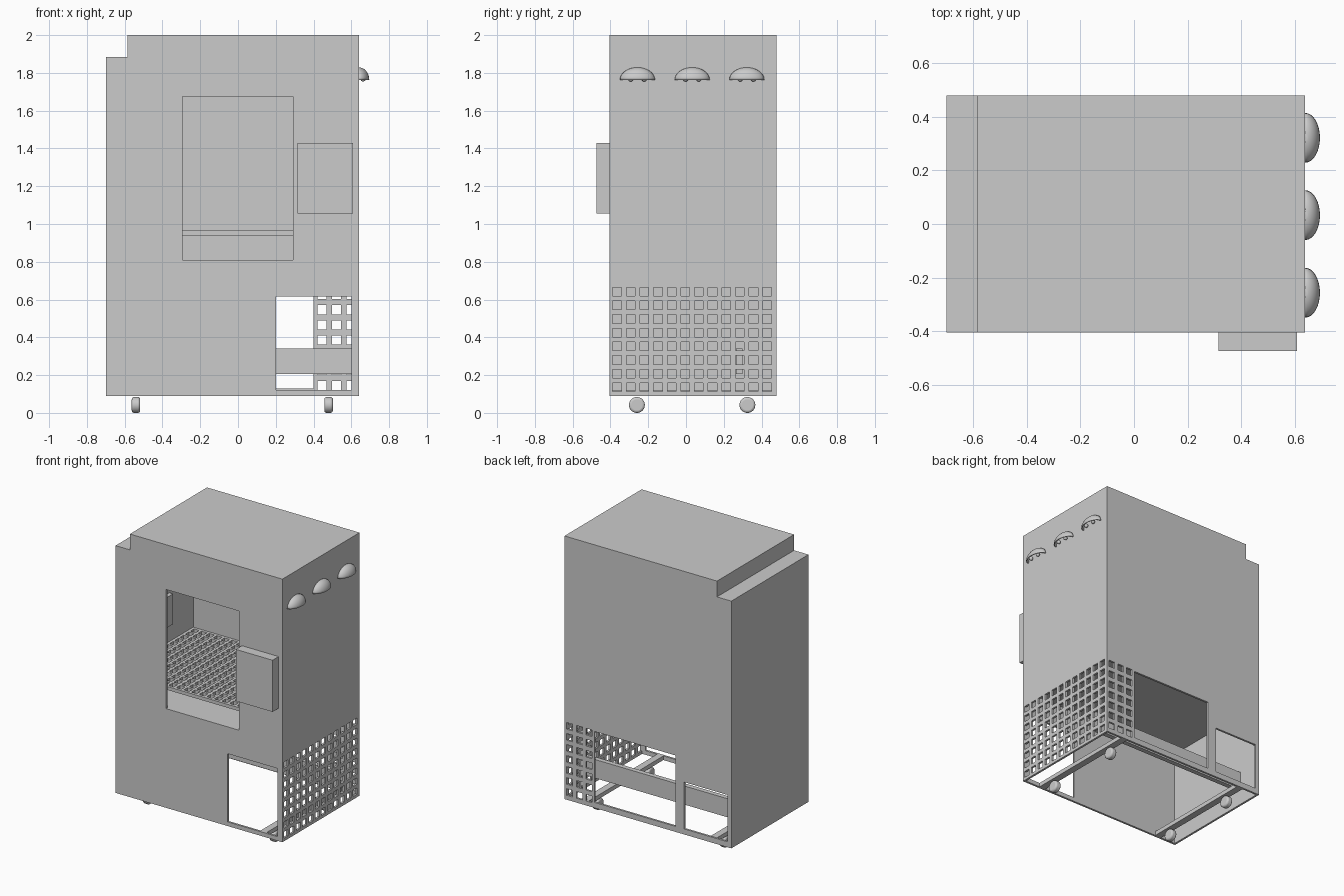
import bpy, bmesh, math
from mathutils import Vector

if "Cube" in bpy.data.objects:
    bpy.data.objects.remove(bpy.data.objects["Cube"], do_unlink=True)

grey = bpy.data.materials.new("plain_grey")
grey.use_nodes = True
grey.diffuse_color = (0.6, 0.6, 0.6, 1)
grey.node_tree.nodes["Principled BSDF"].inputs["Base Color"].default_value = (0.6, 0.6, 0.6, 1)

# Cabinet limits and sheet thickness
X0, X1, Y0, Y1, Z0, Z1 = -0.70, 0.64, -0.405, 0.48, 0.09, 2.0
T = 0.015
STEP_X, STEP_Z = -0.585, 1.885


def finish(name, bm):
    bmesh.ops.recalc_face_normals(bm, faces=bm.faces)
    mesh = bpy.data.meshes.new(name)
    bm.to_mesh(mesh)
    bm.free()
    mesh.materials.append(grey)
    obj = bpy.data.objects.new(name, mesh)
    bpy.context.collection.objects.link(obj)
    return obj


def box(name, x0, x1, y0, y1, z0, z1):
    bm = bmesh.new()
    bmesh.ops.create_cube(bm, size=1)
    for v in bm.verts:
        v.co = ((x0 + x1) / 2 + v.co.x * (x1 - x0),
                (y0 + y1) / 2 + v.co.y * (y1 - y0),
                (z0 + z1) / 2 + v.co.z * (z1 - z0))
    return finish(name, bm)


def hole_grid(u, v, columns, rows, pitch_u, pitch_v, size):
    return [(u + i * pitch_u, u + i * pitch_u + size, v + j * pitch_v, v + j * pitch_v + size)
            for i in range(columns) for j in range(rows)]


def panel(name, outline, holes, normal, level, depth):
    """Flat sheet with rectangular holes, extruded by depth along the normal axis."""
    rects = [outline] + holes
    us = sorted({round(c, 4) for r in rects for c in r[:2]})
    vs = sorted({round(c, 4) for r in rects for c in r[2:]})

    def place(u, v):
        return {"x": (level, u, v), "y": (u, level, v), "z": (u, v, level)}[normal]

    bm = bmesh.new()
    grid = {}

    def vert(i, j):
        if (i, j) not in grid:
            grid[i, j] = bm.verts.new(place(us[i], vs[j]))
        return grid[i, j]

    for i in range(len(us) - 1):
        for j in range(len(vs) - 1):
            u, v = (us[i] + us[i + 1]) / 2, (vs[j] + vs[j + 1]) / 2
            if not any(a < u < b and c < v < d for a, b, c, d in holes):
                bm.faces.new([vert(i, j), vert(i + 1, j), vert(i + 1, j + 1), vert(i, j + 1)])
    out = bmesh.ops.extrude_face_region(bm, geom=bm.faces[:])
    shift = Vector([depth if a == normal else 0 for a in "xyz"])
    bmesh.ops.translate(bm, vec=shift, verts=[g for g in out["geom"] if isinstance(g, bmesh.types.BMVert)])
    return finish(name, bm)


# Outer walls
corner = (X0, STEP_X, STEP_Z, Z1)
wall = (X0 + T, X1 - T, Z0, Z1 - T)
window = (-0.295, 0.29, 0.81, 1.675)
front_hatch = (0.2, 0.6, 0.12, 0.615)
panel("front_wall", wall, [corner, window, front_hatch], "y", Y0, T)
back_vents = hole_grid(0.42, 0.122, 3, 7, 0.077, 0.08, 0.048)
back_hatches = [(-0.25, 0.4, 0.13, 0.645), (-0.67, -0.32, 0.13, 0.47)]
panel("back_wall", wall, [corner] + back_hatches + back_vents, "y", Y1, -T)
side_vents = hole_grid(-0.388, 0.112, 12, 8, 0.0722, 0.0724, 0.046)
panel("vented_side_wall", (Y0, Y1, Z0, Z1 - T), side_vents, "x", X1, -T)
box("plain_side_wall", X0, X0 + T, Y0, Y1, Z0, STEP_Z - T)

# Stepped roof
box("roof", STEP_X, X1, Y0, Y1, Z1 - T, Z1)
box("step_riser", STEP_X, STEP_X + T, Y0, Y1, STEP_Z - T, Z1 - T)
box("step_tread", X0, STEP_X, Y0, Y1, STEP_Z - T, STEP_Z)

# Chamber: solid shelf, mesh floor and side plate
IX0, IX1, IY0, IY1 = X0 + T, X1 - T, Y0 + T, Y1 - T
box("chamber_shelf", IX0, IX1, IY0, IY1, 0.785, 0.81)
mesh_holes = hole_grid(IX0 + 0.02, IY0 + 0.02, 21, 14, 0.0612, 0.0595, 0.042)
panel("mesh_floor", (IX0, IX1, IY0, IY1), mesh_holes, "z", 0.94, 0.025)
box("chamber_side_plate", IX0, IX0 + 0.03, -0.2, 0.19, 1.1, 1.32)

# Control box, inner beam and base rails
box("control_box", 0.315, 0.61, -0.475, Y0, 1.055, 1.43)
box("inner_beam", IX0, IX1 - 0.01, 0.265, 0.30, 0.205, 0.34)
WHEEL_XS, WHEEL_YS = (-0.54, 0.48), (-0.26, 0.325)
for x in WHEEL_XS:
    box("base_rail", x - 0.025, x + 0.025, IY0, IY1, Z0, Z0 + 0.03)

# Wheels with rounded rims
for x in WHEEL_XS:
    for y in WHEEL_YS:
        bpy.ops.mesh.primitive_cylinder_add(vertices=32, radius=0.042, depth=0.045,
                                            location=(x, y, 0.042), rotation=(0, math.pi / 2, 0))
        wheel = bpy.context.object
        wheel.name = "wheel"
        wheel.data.materials.append(grey)
        bevel = wheel.modifiers.new("rounded_rim", "BEVEL")
        bevel.width, bevel.segments = 0.012, 3
        bpy.ops.object.shade_smooth_by_angle()

# Hooded lamps on the vented side, each with two bulbs
for y in (-0.257, 0.033, 0.322):
    bm = bmesh.new()
    bmesh.ops.create_uvsphere(bm, u_segments=32, v_segments=16, radius=1)
    for axis in ((1, 0, 0), (0, 0, 1)):
        bmesh.ops.bisect_plane(bm, geom=bm.verts[:] + bm.edges[:] + bm.faces[:], dist=1e-5,
                               plane_co=(0, 0, 0), plane_no=axis, clear_inner=True)
    for v in bm.verts:
        v.co = (X1 + v.co.x * 0.055, y + v.co.y * 0.093, 1.763 + v.co.z * 0.066)
    for f in bm.faces:
        f.smooth = True
    hood = finish("lamp_hood", bm)
    shell = hood.modifiers.new("shell", "SOLIDIFY")
    shell.thickness = 0.006
    for side in (-1, 1):
        bpy.ops.mesh.primitive_uv_sphere_add(segments=16, ring_count=8, radius=0.014,
                                             location=(X1 + 0.022, y + side * 0.035, 1.768))
        bulb = bpy.context.object
        bulb.name = "lamp_bulb"
        bulb.data.materials.append(grey)
        bpy.ops.object.shade_smooth_by_angle()
